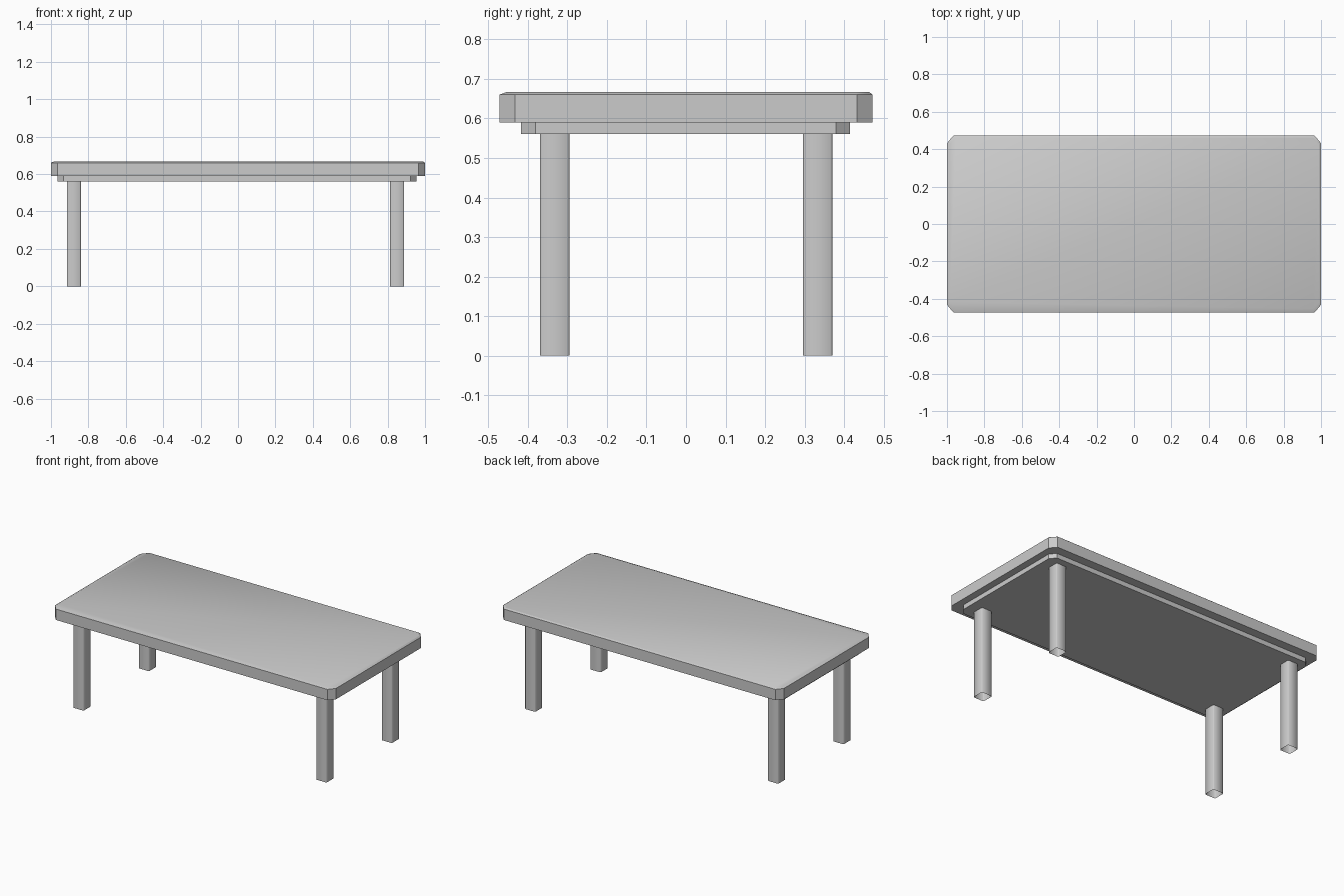
import bpy
import bmesh
import math

cube = bpy.data.objects.get("Cube")
if cube:
    bpy.data.objects.remove(cube, do_unlink=True)

grey = bpy.data.materials.new("light grey")
grey.use_nodes = True
colour = (0.6, 0.6, 0.6, 1.0)
grey.diffuse_color = colour
grey.node_tree.nodes["Principled BSDF"].inputs["Base Color"].default_value = colour


def outline(x0, x1, y0, y1, cx, cy):
    """Rectangle with its four corners cut off."""
    return [(x0 + cx, y0), (x1 - cx, y0), (x1, y0 + cy), (x1, y1 - cy),
            (x1 - cx, y1), (x0 + cx, y1), (x0, y1 - cy), (x0, y0 + cy)]


def loft(name, levels, capped=True, smooth_angle=30):
    """Join outlines stacked at given heights into one part."""
    bm = bmesh.new()
    rings = [[bm.verts.new((x, y, z)) for x, y in pts] for z, pts in levels]
    for low, high in zip(rings, rings[1:]):
        for i in range(len(low)):
            j = (i + 1) % len(low)
            bm.faces.new((low[i], low[j], high[j], high[i]))
    if capped:
        bm.faces.new(reversed(rings[0]))
        bm.faces.new(rings[-1])
    mesh = bpy.data.meshes.new(name)
    bm.to_mesh(mesh)
    bm.free()
    mesh.materials.append(grey)
    obj = bpy.data.objects.new(name, mesh)
    bpy.context.collection.objects.link(obj)
    bpy.ops.object.select_all(action='DESELECT')
    obj.select_set(True)
    bpy.context.view_layer.objects.active = obj
    bpy.ops.object.shade_smooth_by_angle(angle=math.radians(smooth_angle))
    return obj


# Tabletop with cut corners and a shallow bevel round the upper edge
rim = outline(-1.0, 1.0, -0.472, 0.472, 0.034, 0.04)
upper = outline(-0.985, 0.99, -0.453, 0.463, 0.032, 0.036)
loft("tabletop", [(0.59, rim), (0.66, rim), (0.667, upper)])

# Slimmer board set in beneath the tabletop
board = outline(-0.965, 0.955, -0.417, 0.415, 0.032, 0.036)
loft("under_board", [(0.56, board), (0.59, board)])

# Four hollow legs with narrow chamfered corners
half = 0.0375
for side, x in (("right", -0.878), ("left", 0.851)):
    for end, y in (("front", -0.332), ("back", 0.333)):
        leg = outline(x - half, x + half, y - half, y + half, 0.005, 0.005)
        loft(f"{end}_{side}_leg", [(0.0, leg), (0.56, leg)],
             capped=False, smooth_angle=50)
